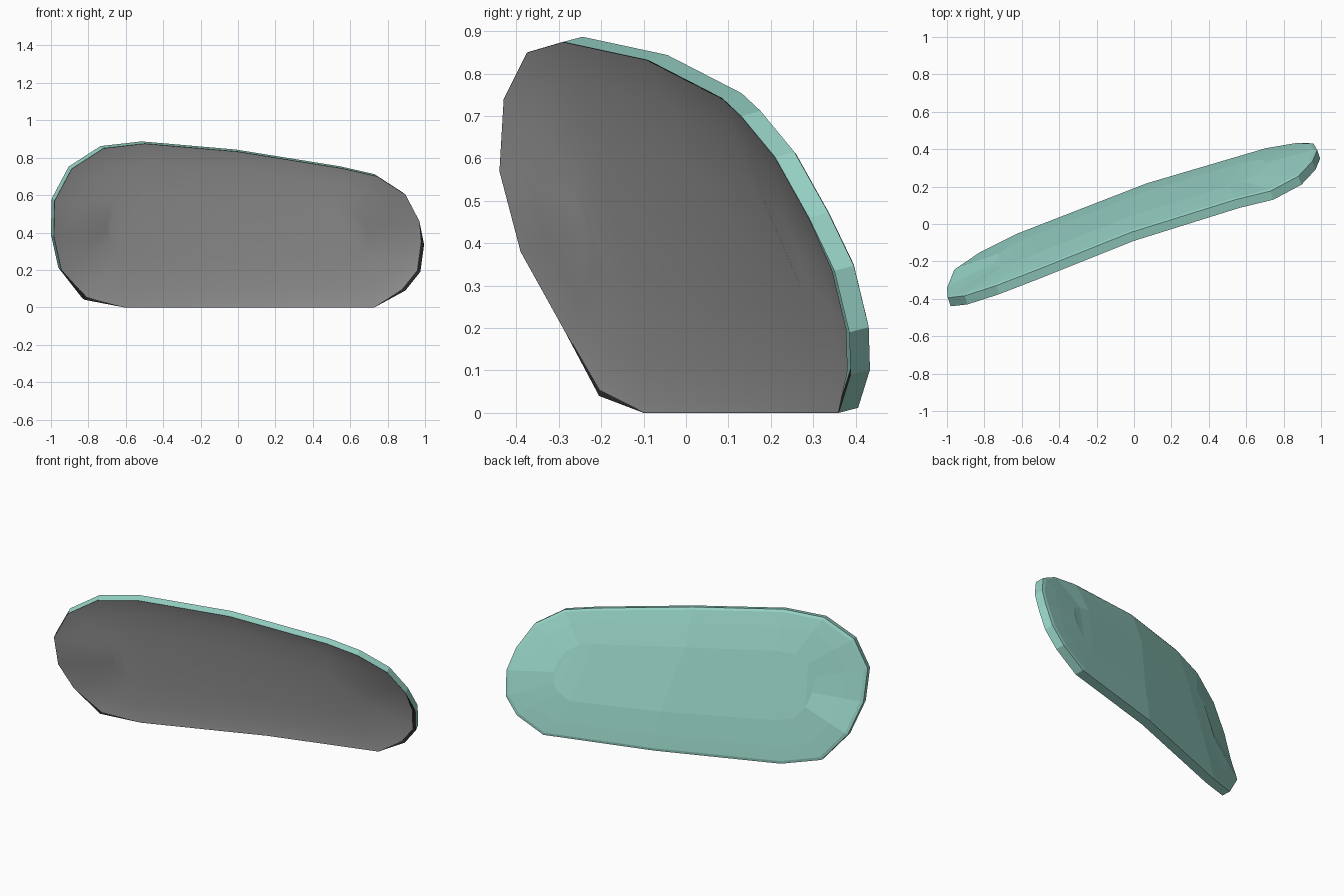
import bpy, bmesh
from mathutils import Vector

if "Cube" in bpy.data.objects:
    bpy.data.objects.remove(bpy.data.objects["Cube"])

# Front rim of the tilted, slightly bowed shell (x, y, z)
RIM = [Vector(p) for p in (
    (-.98, -.44, .57), (-.89, -.43, .74), (-.72, -.375, .85), (-.5, -.29, .875),
    (0, -.09, .832), (.56, .085, .742), (.745, .13, .70), (.895, .21, .603),
    (.97, .29, .46), (.995, .35, .335), (.975, .385, .19), (.895, .388, .09),
    (.73, .36, 0), (.085, .17, 0), (-.61, -.10, 0), (-.82, -.205, .04),
    (-.945, -.29, .2), (-.985, -.39, .38))]
NORMAL = Vector((-.34, 1, .263)).normalized()     # towards the back
CORNERS = {9, 10, 11, 15}                         # where the dark lip shows


def ring(scale, depth, notch=1.0):
    """Rim shrunk towards a bowed spine along the long axis, pushed backwards."""
    out = []
    for i, p in enumerate(RIM):
        x = max(-.5, min(.5, p.x))
        s = Vector((x, .025 + .356 * x - .087 * x * x, .42 - .06 * x))
        k = scale * (notch if i in CORNERS else 1)
        out.append(s + (p - s) * k + NORMAL * depth)
    return out


def material(name, rgb):
    m = bpy.data.materials.new(name)
    m.diffuse_color = (*rgb, 1)
    m.use_nodes = True
    m.node_tree.nodes["Principled BSDF"].inputs["Base Color"].default_value = m.diffuse_color
    return m


def skin(name, rings, mat, cap=True, front=False, smooth=False):
    bm = bmesh.new()
    loops = [[bm.verts.new(p) for p in ring(*r)] for r in rings]
    n = len(RIM)
    for a, b in zip(loops, loops[1:]):
        for i in range(n):
            bm.faces.new((a[i], a[(i + 1) % n], b[(i + 1) % n], b[i]))
    if cap:
        # strip of quads joining the upper and lower halves
        last = loops[-1]
        for i in range(n // 2 - 1):
            bm.faces.new((last[i], last[i + 1], last[n - 2 - i], last[n - 1 - i]))
    bmesh.ops.recalc_face_normals(bm, faces=bm.faces)
    bm.normal_update()
    total = sum((f.normal * f.calc_area() for f in bm.faces), Vector())
    if (total.dot(NORMAL) > 0) == front:
        bmesh.ops.reverse_faces(bm, faces=bm.faces)
    for f in bm.faces:
        f.smooth = smooth
    me = bpy.data.meshes.new(name)
    bm.to_mesh(me)
    bm.free()
    me.materials.append(mat)
    ob = bpy.data.objects.new(name, me)
    bpy.context.collection.objects.link(ob)
    return ob


teal = material("pale teal", (.32, .67, .58))
gray = material("glass gray", (.40, .40, .40))
dark = material("dark lip", (.024, .02, .02))

# Faceted housing: side wall and shallow domed back
skin("housing", [(1, 0), (1, .05), (.965, .056), (.78, .064), (.45, .074)], teal)

# Dark lip just inside the rim
skin("lip", [(1, 0), (.9, .03)], dark, cap=False, front=True)

# Smooth, slightly concave glass filling the front
skin("glass", [(.997, 0, .97), (.94, .004, .98), (.75, .012), (.4, .017)],
     gray, front=True, smooth=True)
